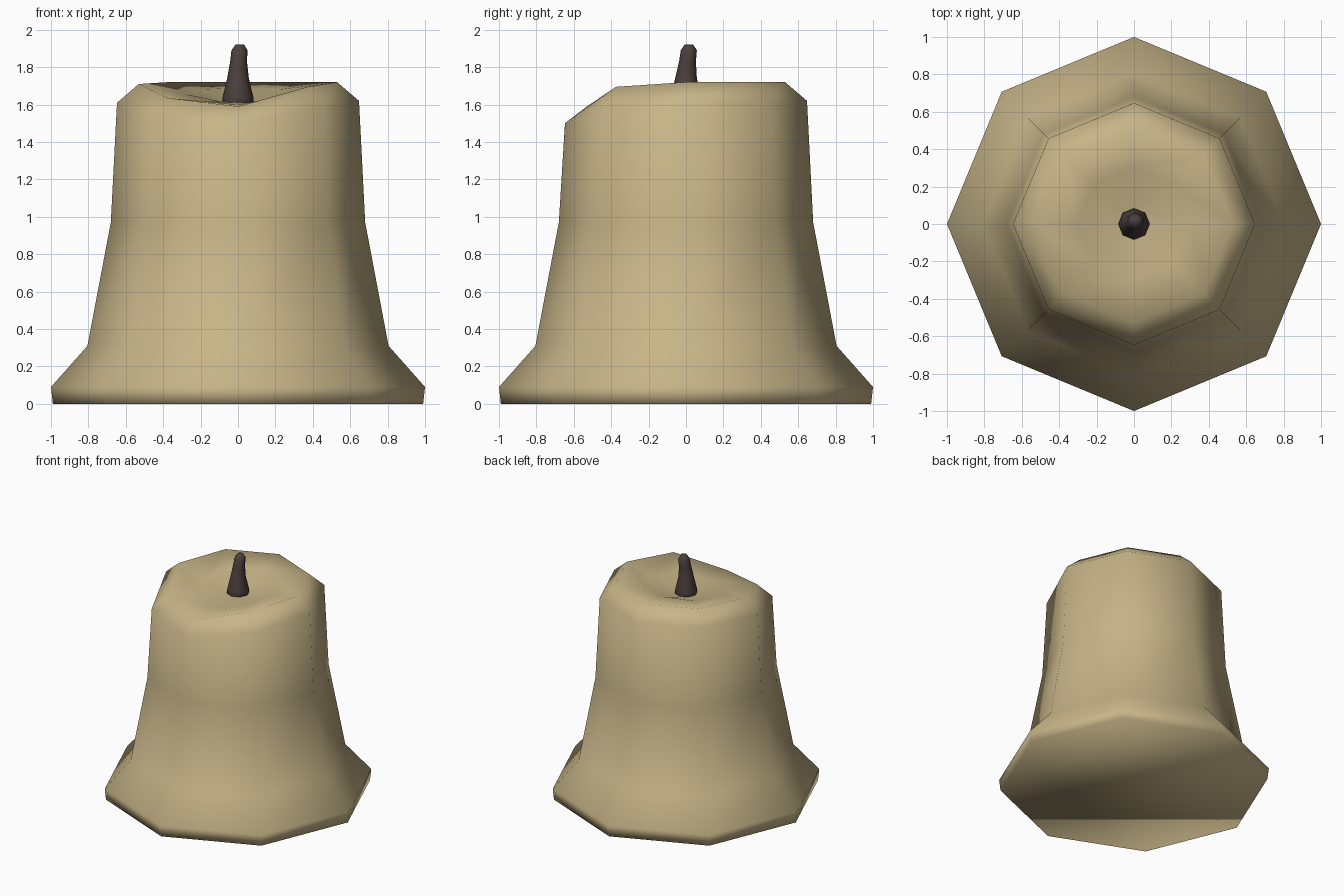
import bpy, bmesh, math

if "Cube" in bpy.data.objects:
    bpy.data.objects.remove(bpy.data.objects["Cube"])

SIDES = 8


def material(name, rgb):
    m = bpy.data.materials.new(name)
    m.diffuse_color = (*rgb, 1)
    m.use_nodes = True
    m.node_tree.nodes["Principled BSDF"].inputs["Base Color"].default_value = m.diffuse_color
    return m


def loft(name, rings, mat):
    """Skin 8-sided rings of (radius, heights, centre x, centre y) and cap both ends."""
    bm = bmesh.new()
    loops = []
    for r, z, cx, cy in rings:
        zs = z if isinstance(z, list) else [z] * SIDES
        loops.append([bm.verts.new((cx + r * math.cos(i * math.tau / SIDES),
                                    cy + r * math.sin(i * math.tau / SIDES), zs[i]))
                      for i in range(SIDES)])
    for a, b in zip(loops, loops[1:]):
        for i in range(SIDES):
            j = (i + 1) % SIDES
            bm.faces.new((a[i], a[j], b[j], b[i]))
    bm.faces.new(loops[0][::-1])
    bm.faces.new(loops[-1])
    bmesh.ops.recalc_face_normals(bm, faces=bm.faces)
    mesh = bpy.data.meshes.new(name)
    bm.to_mesh(mesh)
    bm.free()
    mesh.materials.append(mat)
    mesh.shade_smooth()
    obj = bpy.data.objects.new(name, mesh)
    bpy.context.collection.objects.link(obj)
    return obj


wax = material("cream wax", (0.57, 0.46, 0.246))
char = material("charred wick", (0.07, 0.05, 0.045))

# Heights run anticlockwise from +x; the rim sags at the front (index 6)
shoulder = [1.62, 1.62, 1.62, 1.62, 1.61, 1.53, 1.50, 1.58]
rim = [1.72, 1.72, 1.72, 1.72, 1.71, 1.635, 1.59, 1.695]
pool = [1.66, 1.68, 1.69, 1.68, 1.66, 1.62, 1.60, 1.64]

# Candle body with flared foot and hollowed top
loft("candle_body", [
    (0.99, 0.0, 0, 0),
    (1.0, 0.09, 0, 0),
    (0.805, 0.31, 0, 0),
    (0.68, 0.97, 0, 0),
    (0.647, shoulder, 0, 0),
    (0.53, rim, 0, 0),
    (0.30, pool, 0, 0),
    (0.09, 1.61, 0, 0),
], wax)

# Slightly bent wick
loft("wick", [
    (0.086, 1.58, 0, 0),
    (0.082, 1.64, 0, 0),
    (0.058, 1.74, 0, 0),
    (0.045, 1.83, 0.003, 0.008),
    (0.043, 1.89, 0.008, 0.015),
    (0.022, 1.922, 0.01, 0.015),
], char)
